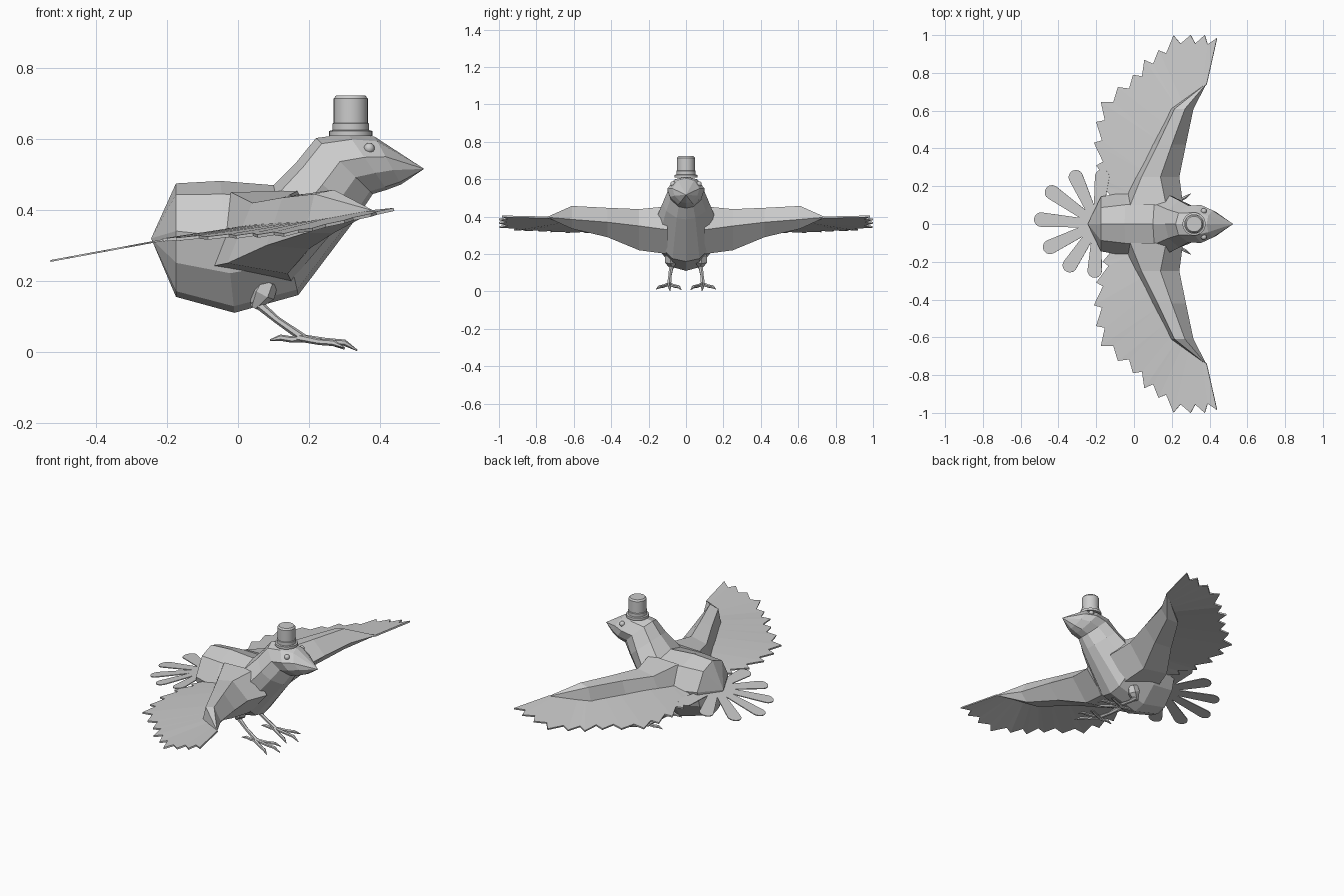
import bpy, bmesh, math
from mathutils import Vector

if "Cube" in bpy.data.objects:
    bpy.data.objects.remove(bpy.data.objects["Cube"])


def make(name, verts, faces, mirror=False, thick=0.0):
    bm = bmesh.new()
    vs = [bm.verts.new(v) for v in verts]
    for f in faces:
        bm.faces.new([vs[i] for i in f])
    bmesh.ops.recalc_face_normals(bm, faces=bm.faces)
    me = bpy.data.meshes.new(name)
    bm.to_mesh(me)
    bm.free()
    ob = bpy.data.objects.new(name, me)
    bpy.context.collection.objects.link(ob)
    if thick:
        m = ob.modifiers.new("thickness", 'SOLIDIFY')
        m.thickness, m.offset = thick, 0
    if mirror:
        m = ob.modifiers.new("mirror", 'MIRROR')
        m.use_axis = (False, True, False)
        m.use_mirror_merge = False
    return ob


def loft(name, rings, start=None, end=None, mirror=False):
    """Skin equal-sized closed rings; ends become points or flat caps."""
    n, k = len(rings[0]), len(rings)
    verts = [p for r in rings for p in r]
    faces = [(a * n + i, a * n + (i + 1) % n, (a + 1) * n + (i + 1) % n, (a + 1) * n + i)
             for a in range(k - 1) for i in range(n)]
    for base, tip in ((0, start), ((k - 1) * n, end)):
        if tip:
            verts.append(tip)
            faces += [(base + i, base + (i + 1) % n, len(verts) - 1) for i in range(n)]
        else:
            faces.append(tuple(base + i for i in range(n)))
    return make(name, verts, faces, mirror)


def tube(name, pts, radii, n=6):
    pts = [Vector(p) for p in pts]
    rings = []
    for i, p in enumerate(pts):
        d = (pts[min(i + 1, len(pts) - 1)] - pts[max(i - 1, 0)]).normalized()
        u = d.cross(Vector((0, 1, 0.05))).normalized()
        v = d.cross(u)
        rings.append([p + radii[i] * (math.cos(t) * u + math.sin(t) * v)
                      for t in (2 * math.pi * j / n for j in range(n))])
    return loft(name, rings, mirror=True)


# Body and head: tilted rings from (top x, z, bottom x, z, half width)
spine = [(-.175, .475, -.175, .155, .145), (-.05, .482, -.01, .11, .17),
         (.10, .47, .17, .16, .18), (.165, .535, .34, .385, .125),
         (.22, .603, .38, .445, .098), (.31, .615, .42, .457, .1),
         (.385, .607, .46, .472, .072)]
half = [(0, 0), (.6, .1), (1, .42), (.85, .7), (.4, .95), (0, 1)]
section = half + [(-w, t) for w, t in half[-2:0:-1]]
rings = [[(tx + (bx - tx) * t, hw * w, tz + (bz - tz) * t) for w, t in section]
         for tx, tz, bx, bz, hw in spine]
loft("body", rings, (-.245, 0, .32), (.525, 0, .516))

# Wing arms: thick tapering shoulder to wrist
arm = {.10: [(.26, .33), (.17, .455), (-.02, .45), (-.08, .24), (.15, .20)],
       .25: [(.24, .35), (.14, .44), (.04, .42), (-.03, .25), (.14, .22)],
       .42: [(.275, .37), (.2, .447), (.125, .435), (.08, .30), (.2, .29)],
       .61: [(.315, .385), (.27, .457), (.215, .445), (.19, .335), (.27, .335)]}
loft("wing_arm", [[(x, y, z) for x, z in s] for y, s in arm.items()],
     end=(.385, .745, .397), mirror=True)

# Wing feathers: thin sheet from the arm to a jagged trailing edge
tips = [(.44, .985), (.375, 1), (.3, 1), (.21, .998), (.13, .92), (.055, .87), (-.005, .79),
        (-.085, .725), (-.175, .645), (-.2, .54), (-.212, .43), (-.2, .31), (-.165, .2), (-.14, .1)]
path = [Vector(p) for p in ((.385, .74, .396), (.29, .64, .38), (.2, .56, .365),
                            (.05, .3, .355), (-.03, .1, .345))]


def edge_z(x):
    return .316 + .04 * (x + .2) + .06 * max(0, (x - .15) / .29)


verts, faces = [], []
n = len(tips)
inner = []
for i in range(n):
    t = 4 * i / (n - 1)
    a = min(int(t), 3)
    inner.append(path[a].lerp(path[a + 1], t - a))
outer = [Vector((x, y, edge_z(x))) for x, y in tips]
for i in range(n):
    verts += [inner[i], outer[i]]
    if i < n - 1:
        mid = (outer[i] + outer[i + 1]) / 2
        pull = ((inner[i] + inner[i + 1]) / 2 - mid).normalized()
        verts.append(mid.lerp(outer[i + 1], .35) + pull * .045)
        b = 3 * i
        faces += [(b, b + 1, b + 2, b + 3), (b + 3, b + 2, b + 4)]
make("wing_feathers", verts, faces, True, .009)

# Tail fan: seven rounded flat feathers on one tilted plane
for i, length in enumerate((.29, .31, .33, .335, .315, .3, .285)):
    ang = math.radians(84 + 30.5 * i)
    c, s = math.cos(ang), math.sin(ang)
    outline = [(0, -.02)] + [(length - .038 + .038 * math.cos(t), .038 * math.sin(t))
                             for t in (math.pi * (j / 10 - .5) for j in range(11))] + [(0, .02)]
    pts = []
    for u, v in outline:
        x, y = -.195 + u * c - v * s, u * s + v * c
        pts.append((x, y, .318 + .185 * (x + .195)))
    make("tail_feather", pts, [tuple(range(len(pts)))], thick=.005)

# Legs and feet
tube("thigh", [(.085, .085, .2), (.07, .08, .165), (.045, .075, .125)], [.03, .036, .012])
tube("shank", [(.045, .077, .145), (.11, .085, .09), (.185, .09, .038)], [.014, .01, .012])
toes = {"middle_toe": [(.17, .09, .04), (.25, .09, .03), (.3, .088, .026), (.336, .085, .004)],
        "inner_toe": [(.17, .09, .04), (.23, .06, .028), (.27, .04, .025), (.3, .025, .008)],
        "outer_toe": [(.17, .09, .04), (.23, .122, .028), (.27, .14, .025), (.3, .16, .012)],
        "back_toe": [(.19, .09, .038), (.15, .09, .035), (.12, .09, .04), (.09, .092, .033)]}
for name, pts in toes.items():
    tube(name, pts, [.011, .009, .009, .002])

# Eyes
for s in (-1, 1):
    bpy.ops.mesh.primitive_uv_sphere_add(segments=16, ring_count=10, radius=.015,
                                         location=(.37, s * .069, .574))
    bpy.context.object.name = "eye"
    bpy.ops.object.shade_smooth()

# Top hat: lathed brim, band and crown with a softened top
profile = [(.061, .608), (.061, .623), (.052, .625), (.052, .644), (.048, .646),
           (.048, .714), (.041, .723)]
hat = loft("hat", [[(.318 + r * math.cos(t), r * math.sin(t), z)
                    for t in (2 * math.pi * j / 32 for j in range(32))] for r, z in profile])
bpy.context.view_layer.objects.active = hat
bpy.ops.object.select_all(action='DESELECT')
hat.select_set(True)
bpy.ops.object.shade_smooth_by_angle(angle=math.radians(30))
